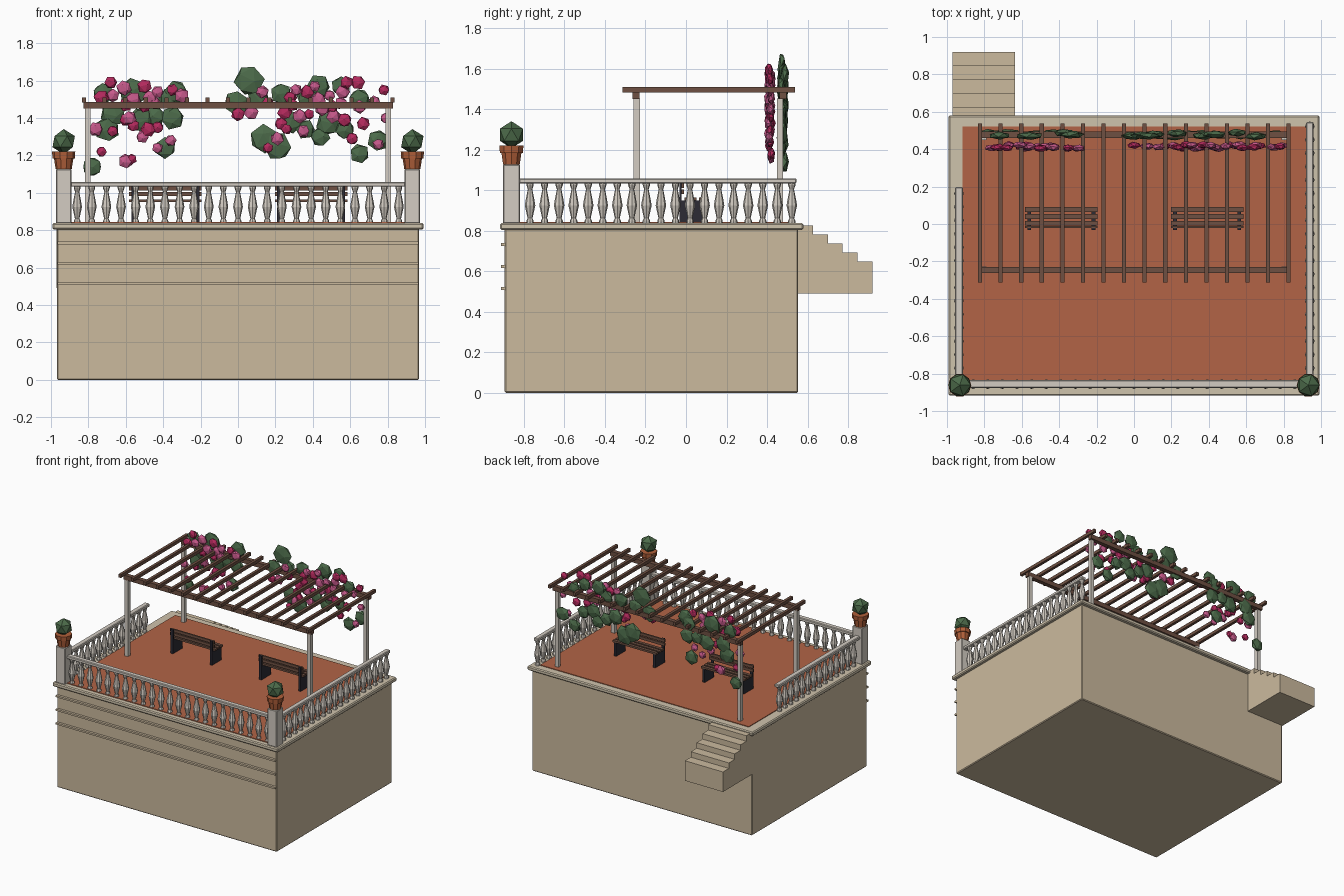
import bpy, bmesh, math, random
from mathutils import Matrix

if "Cube" in bpy.data.objects:
    bpy.data.objects.remove(bpy.data.objects["Cube"])

random.seed(4)


def mat(name, hexcol):
    m = bpy.data.materials.new(name)
    rgb = [int(hexcol[i:i + 2], 16) / 255 for i in (0, 2, 4)]
    m.diffuse_color = [((c + .055) / 1.055) ** 2.4 if c > .04 else c / 12.92 for c in rgb] + [1]
    m.use_nodes = True
    m.node_tree.nodes["Principled BSDF"].inputs["Base Color"].default_value = m.diffuse_color
    return m


STONE, TRIM = mat("sandstone", "CBBA9E"), mat("pale_stone", "D3CCC2")
TILE, WOOD, IRON = mat("terracotta_tile", "B26446"), mat("brown_wood", "6E5042"), mat("dark_iron", "2C2B35")
POT, LEAF = mat("clay_pot", "B2603A"), mat("leaf_green", "4C6B4A")
PINKS = [mat("deep_pink", "B52A5E"), mat("light_pink", "C85A8C")]


def finish(name, bm, m):
    me = bpy.data.meshes.new(name)
    bm.to_mesh(me)
    bm.free()
    me.materials.append(m)
    ob = bpy.data.objects.new(name, me)
    bpy.context.collection.objects.link(ob)
    return ob


def boxes(name, m, extents, bevel=0):
    """One object made of boxes given as (x0, x1, y0, y1, z0, z1)."""
    bm = bmesh.new()
    for x0, x1, y0, y1, z0, z1 in extents:
        M = Matrix.Translation(((x0 + x1) / 2, (y0 + y1) / 2, (z0 + z1) / 2)) @ \
            Matrix.Diagonal((x1 - x0, y1 - y0, z1 - z0, 1))
        bmesh.ops.create_cube(bm, size=1, matrix=M)
    ob = finish(name, bm, m)
    if bevel:
        b = ob.modifiers.new("bevel", "BEVEL")
        b.width, b.segments = bevel, 1
    return ob


def lathe(bm, x, y, profile, sides):
    """Closed turned shape from (radius, height) points."""
    rings = [[bm.verts.new((x + r * math.cos(math.tau * i / sides), y + r * math.sin(math.tau * i / sides), z))
              for i in range(sides)] for r, z in profile]
    for a, b in zip(rings, rings[1:]):
        for i in range(sides):
            j = (i + 1) % sides
            bm.faces.new((a[i], a[j], b[j], b[i]))
    bm.faces.new(rings[0][::-1])
    bm.faces.new(rings[-1])


def blobs(name, m, items, y, depth):
    """Flattened icosahedra at (x, z, radius), turned at random in their plane."""
    bm = bmesh.new()
    for x, z, r in items:
        M = Matrix.Translation((x, y + random.uniform(-.01, .01), z)) @ \
            Matrix.Diagonal((1, depth / r, 1, 1)) @ Matrix.Rotation(random.uniform(0, 6.28), 4, 'Y') @ \
            Matrix.Rotation(random.uniform(0, 6.28), 4, 'X')
        bmesh.ops.create_icosphere(bm, subdivisions=1, radius=r, matrix=M)
    return finish(name, bm, m)


# Terrace block, coping slab, tiled floor
boxes("terrace_base", STONE, [(-.968, .968, -.895, .553, 0, .81)], .006)
boxes("coping_slab", mat("coping_stone", "CFC3AC"), [(-.992, .992, -.918, .58, .805, .838)], .007)
boxes("tiled_floor", TILE, [(-.917, .92, -.877, .52, .82, .843)])
boxes("front_courses", STONE, [(-.965, .965, -.914, -.89, z - .007, z + .007) for z in (.732, .624, .515)])

# Stairs at the back
boxes("stairs", STONE, [(-.97, -.635, .54 if i == 0 else .553 + .0735 * i, .553 + .0735 * (i + 1),
                         .49, .825 - .044 * i) for i in range(5)])

# Balustrade: handrails and turned balusters
boxes("handrails", TRIM, [(-.9, .9, -.876, -.835, 1.033, 1.059),
                          (.92, .96, -.83, .545, 1.033, 1.059),
                          (-.957, -.915, -.83, .197, 1.033, 1.059)], .005)
PROFILE = [(.018, .836), (.018, .85), (.012, .862), (.026, .925), (.021, .955), (.011, 1.005), (.018, 1.025), (.018, 1.035)]
bm = bmesh.new()
spots = [(-.86 + 1.72 * i / 22, -.856) for i in range(23)]
spots += [(.94, -.77 + .0718 * i) for i in range(19)]
spots += [(-.936, -.77 + .0718 * i) for i in range(14)]
for x, y in spots:
    lathe(bm, x, y, PROFILE, 8)
finish("balusters", bm, TRIM)

# Corner pedestals with potted shrubs
for side, s in (("left", -1), ("right", 1)):
    x, y = s * .932, -.862
    boxes(side + "_pedestal", TRIM, [(x - .042, x + .042, y - .042, y + .042, .836, 1.128)], .005)
    bm = bmesh.new()
    lathe(bm, x, y, [(.043, 1.127), (.052, 1.185), (.06, 1.185), (.062, 1.22), (.05, 1.22)], 10)
    finish(side + "_pot", bm, POT)
    bm = bmesh.new()
    bmesh.ops.create_icosphere(bm, subdivisions=1, radius=.067, matrix=Matrix.Translation((x, y, 1.274)))
    finish(side + "_shrub", bm, LEAF)

# Pergola: posts, two beams, sixteen rafters
boxes("pergola_posts", TRIM, [(x - .015, x + .015, y - .015, y + .015, .84, 1.452)
                              for x in (-.803, .803) for y in (-.243, .465)])
boxes("pergola_beams", WOOD, [(-.825, .828, y - .017, y + .017, 1.45, 1.486) for y in (-.246, .478)])
boxes("pergola_rafters", WOOD, [(x - .011, x + .011, -.313, .538, 1.484, 1.509)
                                for x in (-.823 + .11 * i for i in range(16))])

# Two benches facing the back
for side, x0 in (("left", -.582), ("right", .197)):
    x1 = x0 + .388
    slats = [(x0, x1, y, y + .025, .95, .965) for y in (.065, .028, -.008)]
    slats += [(x0, x1, -.022, -.01, z, z + .022) for z in (.982, 1.012)]
    boxes(side + "_bench_slats", WOOD, slats)
    ends = []
    for x in (x0 + .012, x1 - .032):
        ends += [(x, x + .02, -.028, .088, .843, .95), (x, x + .02, -.032, -.021, .843, 1.034)]
    boxes(side + "_bench_ends", IRON, ends)

# Climbing plant: leaf clumps (x, z, radius in hundredths)
leaves = [(6, 160, 8.5), (-1, 148, 7), (-78, 114, 5.5), (-72, 153, 6), (-56, 154, 8), (-67, 142, 7),
          (-70, 134, 7), (-52, 139, 7), (-44, 141, 5.5), (-35, 140, 6.5), (-33, 154, 6.5), (-39, 124, 6),
          (-37, 150, 6), (23, 153, 6), (11, 151, 6), (14, 129, 8), (21, 125, 8), (43, 157, 6.5),
          (55, 157, 5.5), (37, 151, 6), (48, 137, 6.5), (44, 130, 5.5), (65, 150, 6), (75, 128, 6),
          (65, 121, 5.5), (36, 134, 5.5), (28, 138, 6.5), (57, 134, 5.5)]
blobs("climber_leaves", LEAF, [(x / 100, z / 100, r / 100) for x, z, r in leaves], .478, .022)

# Blossoms in front of the leaves (x, z in hundredths)
left = [(-68, 159), (-61, 156), (-73, 151), (-67, 152), (-60, 147), (-56, 150), (-50, 157), (-43, 154),
        (-35, 155), (-30, 152), (-50, 146), (-45, 148), (-60, 139), (-76, 134), (-67, 133), (-58, 140),
        (-56, 136), (-51, 130), (-48, 134), (-43, 124), (-43, 135), (-36, 128), (-73, 122), (-60, 117),
        (-57, 118), (-47, 151)]
right = [(0, 142), (13, 154), (16, 148), (7, 143), (25, 143), (31, 155), (37, 154), (43, 150), (29, 147),
         (33, 141), (23, 137), (21, 129), (26, 134), (35, 133), (38, 142), (49, 152), (50, 146), (56, 154),
         (58, 159), (55, 148), (64, 159), (65, 146), (67, 137), (73, 149), (78, 155), (79, 140), (61, 129),
         (75, 126), (57, 139), (51, 141), (28, 151), (41, 157), (16, 124), (45, 145)]
for side, pts in (("left", left), ("right", right)):
    for k, shade in enumerate(("deep", "light")):
        blobs(f"{side}_{shade}_blossoms", PINKS[k],
              [(x / 100, z / 100, random.uniform(.03, .043)) for x, z in pts[k::2]], .414, .02)
